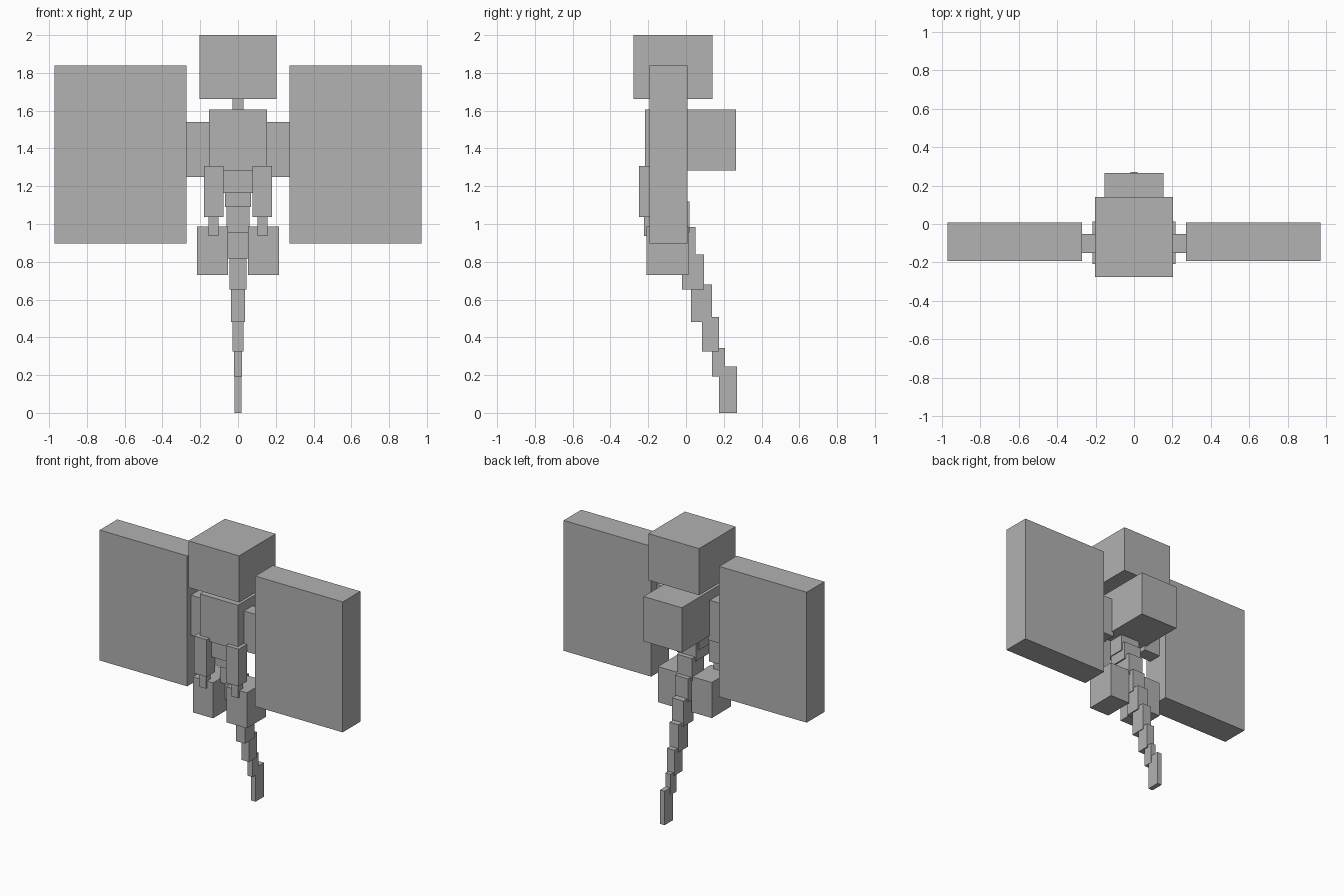
import bpy
from mathutils import Vector

old = bpy.data.objects.get("Cube")
if old:
    bpy.data.objects.remove(old, do_unlink=True)

# Single plain grey
grey = bpy.data.materials.new("plain_grey")
grey.use_nodes = True
colour = (0.445, 0.445, 0.445, 1)
grey.diffuse_color = colour
grey.node_tree.nodes["Principled BSDF"].inputs["Base Color"].default_value = colour


def box(name, x, y, z):
    """Box filling the given (low, high) range on each axis."""
    low, high = (Vector(c) for c in zip(x, y, z))
    bpy.ops.mesh.primitive_cube_add(size=1, location=(low + high) / 2)
    ob = bpy.context.object
    ob.name = name
    ob.scale = high - low
    bpy.ops.object.transform_apply(location=False, rotation=False, scale=True)
    ob.data.materials.append(grey)
    return ob


def centred(name, half, y, z):
    box(name, (-half, half), y, z)


def pair(name, x, y, z):
    box("left_" + name, x, y, z)
    box("right_" + name, (-x[1], -x[0]), y, z)


# Head, neck and chest
centred("head", 0.203, (-0.277, 0.14), (1.663, 2.0))
centred("neck", 0.03, (-0.12, -0.06), (1.59, 1.68))
centred("chest", 0.153, (-0.217, 0.266), (1.283, 1.607))

# Wings and their joints
pair("wing_joint", (0.14, 0.28), (-0.15, -0.052), (1.25, 1.54))
pair("wing", (0.272, 0.972), (-0.192, 0.009), (0.897, 1.84))

# Arms and legs
pair("arm", (0.077, 0.179), (-0.248, -0.155), (1.038, 1.307))
pair("hand", (0.102, 0.157), (-0.222, -0.168), (0.937, 1.06))
pair("leg", (0.054, 0.216), (-0.208, 0.014), (0.73, 0.987))

# Belly and tail: half width, depth range, height range
segments = [
    (0.077, (-0.195, -0.04), (1.164, 1.3)),
    (0.070, (-0.16, -0.015), (1.09, 1.22)),
    (0.060, (-0.12, 0.018), (0.955, 1.12)),
    (0.051, (-0.075, 0.05), (0.815, 0.983)),
    (0.045, (-0.021, 0.095), (0.653, 0.838)),
    (0.036, (0.026, 0.137), (0.481, 0.68)),
    (0.030, (0.084, 0.174), (0.325, 0.508)),
    (0.020, (0.137, 0.206), (0.193, 0.344)),
    (0.018, (0.175, 0.27), (0.0, 0.246)),
]
for i, (half, y, z) in enumerate(segments):
    centred(f"belly_{i + 1}" if i < 2 else f"tail_{i - 1}", half, y, z)
